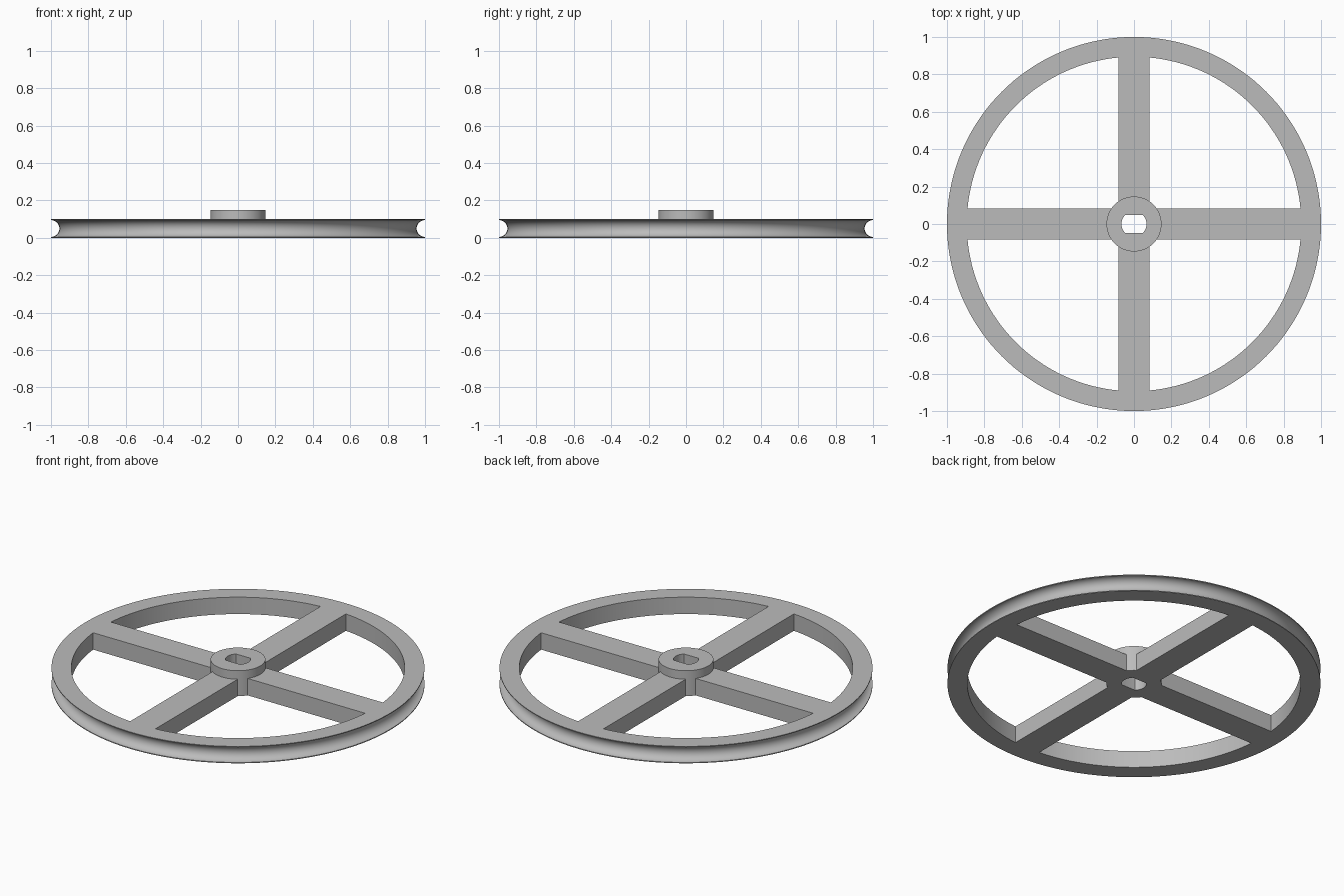
import bpy, bmesh, math
from mathutils import Matrix

if "Cube" in bpy.data.objects:
    bpy.data.objects.remove(bpy.data.objects["Cube"])

THICK, SEGS = 0.1, 144

metal = bpy.data.materials.new("plain grey")
metal.use_nodes = True
metal.diffuse_color = (0.5, 0.5, 0.5, 1)
metal.node_tree.nodes["Principled BSDF"].inputs["Base Color"].default_value = metal.diffuse_color


def make_object(name, bm):
    bmesh.ops.recalc_face_normals(bm, faces=bm.faces)
    mesh = bpy.data.meshes.new(name)
    bm.to_mesh(mesh)
    bm.free()
    mesh.materials.append(metal)
    obj = bpy.data.objects.new(name, mesh)
    bpy.context.collection.objects.link(obj)
    return obj


def lathe(name, profile):
    """Spin a closed (radius, z) profile around the z axis."""
    bm = bmesh.new()
    rings = []
    for i in range(SEGS):
        a = math.tau * i / SEGS
        rings.append([bm.verts.new((r * math.cos(a), r * math.sin(a), z)) for r, z in profile])
    n = len(profile)
    for i in range(SEGS):
        a, b = rings[i], rings[(i + 1) % SEGS]
        for j in range(n):
            k = (j + 1) % n
            bm.faces.new((a[j], b[j], b[k], a[k]))
    return make_object(name, bm)


def prism(name, outline, z0, z1):
    """Extrude a flat (x, y) outline from z0 to z1."""
    bm = bmesh.new()
    face = bm.faces.new([bm.verts.new((x, y, z0)) for x, y in outline])
    top = bmesh.ops.extrude_face_region(bm, geom=[face])["geom"]
    bmesh.ops.translate(bm, vec=(0, 0, z1 - z0),
                        verts=[v for v in top if isinstance(v, bmesh.types.BMVert)])
    return make_object(name, bm)


def combine(target, other, operation):
    """Apply a boolean and drop the helper object."""
    mod = target.modifiers.new(operation, 'BOOLEAN')
    mod.operation, mod.solver, mod.object = operation, 'EXACT', other
    bpy.context.view_layer.objects.active = target
    bpy.ops.object.modifier_apply(modifier=mod.name)
    bpy.data.objects.remove(other)


# Rim with a round rope groove
GROOVE = 0.045
arc = [math.pi * i / 20 for i in range(21)]
rim_profile = [(0.894, 0), (1, 0)]
rim_profile += [(1 - GROOVE * math.sin(t), THICK / 2 - GROOVE * math.cos(t)) for t in arc]
rim_profile += [(1, THICK), (0.894, THICK)]
wheel = lathe("spoked_pulley_wheel", rim_profile)

# Four spokes as one cross
w, l = 0.083, 0.925
cross = []
for i in range(4):
    turn = Matrix.Rotation(i * math.pi / 2, 2)
    for p in ((w, -w), (l, -w), (l, w)):
        x, y = p
        cross.append((turn[0][0] * x + turn[0][1] * y, turn[1][0] * x + turn[1][1] * y))
spokes = prism("spokes", cross, 0, THICK)

# Round hub, running the full height
circle = [math.tau * i / 72 for i in range(72)]
hub = prism("hub", [(0.147 * math.cos(t), 0.147 * math.sin(t)) for t in circle], 0, 0.15)

# Shaft bore with two flats
flat = 0.048
bore = prism("bore_cutter",
             [(0.067 * math.cos(t), max(-flat, min(flat, 0.067 * math.sin(t))))
              for t in circle if abs(math.sin(t)) < 0.78], -0.1, 0.3)
bore.hide_render = True

combine(wheel, spokes, 'UNION')
combine(wheel, hub, 'UNION')
combine(wheel, bore, 'DIFFERENCE')

# Smooth curves, crisp edges
for o in bpy.context.selected_objects:
    o.select_set(False)
wheel.select_set(True)
bpy.context.view_layer.objects.active = wheel
bpy.ops.object.shade_smooth_by_angle(angle=math.radians(30))
